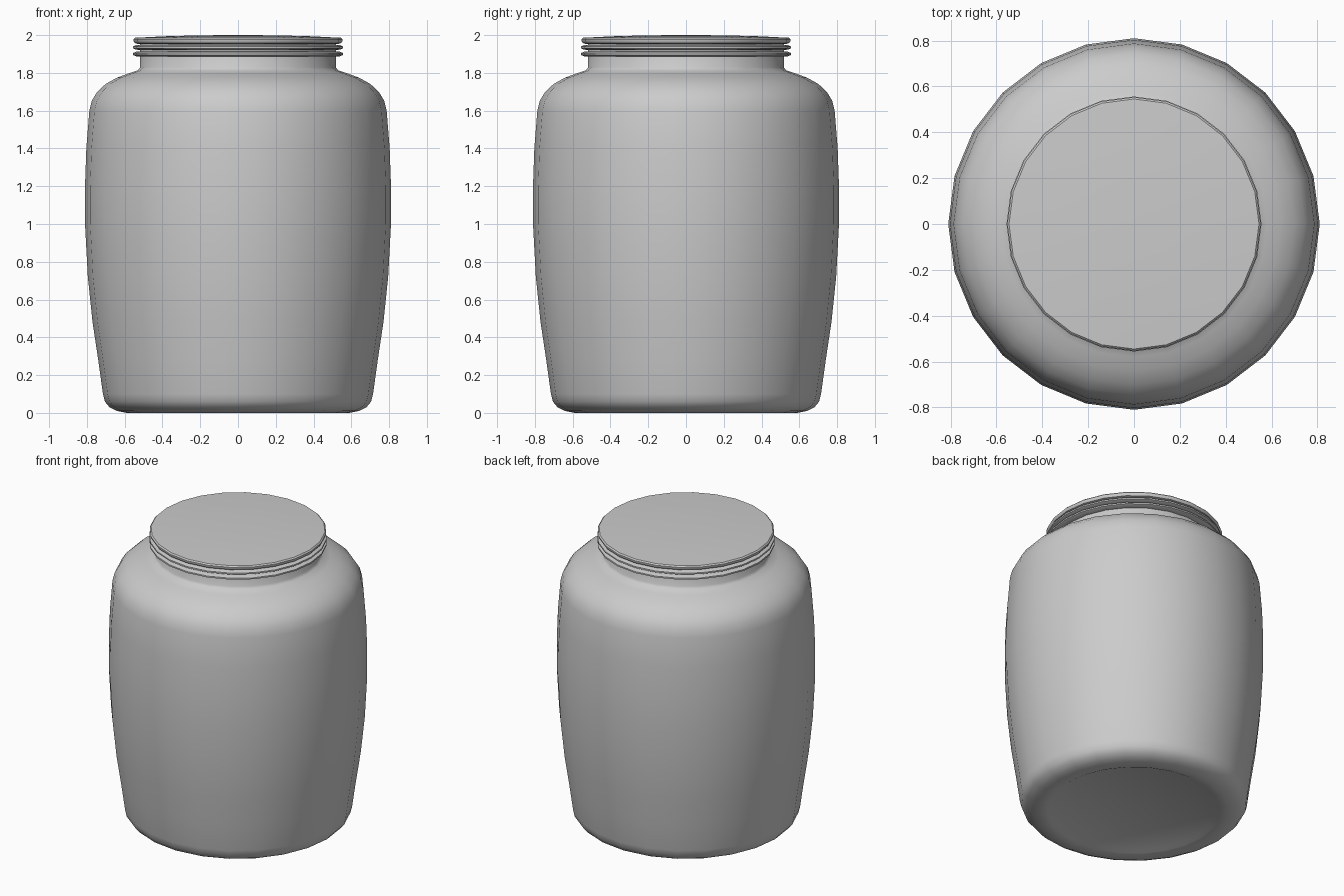
import bpy, bmesh
from math import radians, tau
from mathutils import Matrix

SIDES = 24

cube = bpy.data.objects.get("Cube")
if cube:
    bpy.data.objects.remove(cube, do_unlink=True)

grey = bpy.data.materials.new("plain_grey")
grey.use_nodes = True
colour = (0.6, 0.6, 0.6, 1)
grey.diffuse_color = colour
grey.node_tree.nodes["Principled BSDF"].inputs["Base Color"].default_value = colour


def lathe(name, profile, closed=False):
    """Spin a (radius, height) profile around z, listed from bottom to top."""
    bm = bmesh.new()
    verts = [bm.verts.new((r, 0, z)) for r, z in profile]
    edges = [bm.edges.new(pair) for pair in zip(verts, verts[1:])]
    if closed:
        edges.append(bm.edges.new((verts[-1], verts[0])))
    bmesh.ops.spin(bm, geom=verts + edges, cent=(0, 0, 0), axis=(0, 0, 1),
                   angle=tau, steps=SIDES, use_duplicate=False)
    bmesh.ops.remove_doubles(bm, verts=bm.verts, dist=0.0005)
    bmesh.ops.recalc_face_normals(bm, faces=bm.faces)
    mesh = bpy.data.meshes.new(name)
    bm.to_mesh(mesh)
    bm.free()
    mesh.materials.append(grey)
    obj = bpy.data.objects.new(name, mesh)
    bpy.context.collection.objects.link(obj)
    bpy.ops.object.select_all(action='DESELECT')
    obj.select_set(True)
    bpy.context.view_layer.objects.active = obj
    bpy.ops.object.shade_smooth_by_angle(angle=radians(40))
    return obj


# Jar body: shallow recessed base, bulging wall, round shoulder, straight neck
lathe("jar_body", [
    (0, .015), (.515, .015), (.54, .003), (.59, 0), (.64, .01), (.68, .03),
    (.705, .06), (.715, .1), (.74, .28), (.77, .48), (.795, .72), (.81, 1),
    (.81, 1.2), (.803, 1.4), (.787, 1.6), (.773, 1.655), (.745, 1.7),
    (.7, 1.742), (.64, 1.775), (.58, 1.797), (.53, 1.814), (.518, 1.83),
    (.518, 1.97), (0, 1.97)])

# Raised rings around the neck
for name, z in (("lower_neck_ring", 1.9), ("upper_neck_ring", 1.935)):
    lathe(name, [(.51, z - .014), (.54, z - .012), (.556, z - .005),
                 (.556, z + .005), (.54, z + .012), (.51, z + .014)], closed=True)

# Lid: rounded edge with a very slightly domed top
lathe("lid", [
    (0, 1.953), (.53, 1.953), (.546, 1.958), (.553, 1.969), (.553, 1.978),
    (.545, 1.986), (.36, 1.995), (.18, 1.999), (0, 2)])
